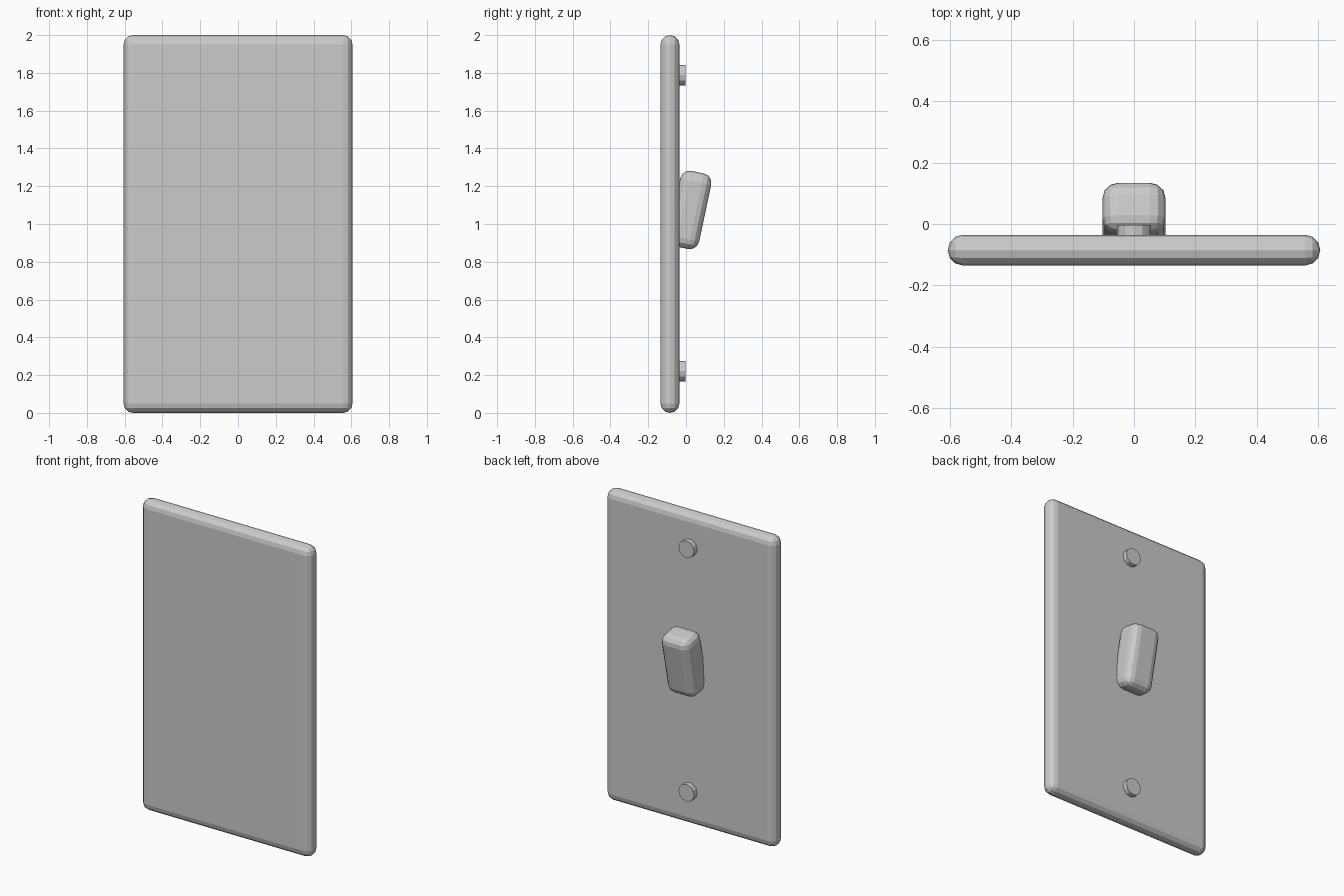
import bpy, math

if "Cube" in bpy.data.objects:
    bpy.data.objects.remove(bpy.data.objects["Cube"])


def rounded_box(name, size, loc, bevel, tilt=0.0):
    bpy.ops.mesh.primitive_cube_add(size=1, location=loc, rotation=(tilt, 0, 0))
    ob = bpy.context.object
    ob.name = name
    ob.scale = size
    bpy.ops.object.transform_apply(location=False, rotation=False, scale=True)
    mod = ob.modifiers.new("rounding", 'BEVEL')
    mod.width = bevel
    mod.segments = 3
    mod.limit_method = 'NONE'
    return ob


# Wall plate with fully rounded rim
rounded_box("wall_plate", (1.212, 0.1, 2.0), (0, -0.085, 1.0), 0.0495)

# Tilted toggle, its lower end sunk into the plate
rounded_box("toggle", (0.205, 0.168, 0.408), (0, 0.0195, 1.0745), 0.05,
            math.radians(-12))

# Screw heads above and below the toggle
for name, z in (("upper_screw", 1.788), ("lower_screw", 0.221)):
    bpy.ops.mesh.primitive_cylinder_add(vertices=12, radius=0.055, depth=0.06,
                                        location=(0, -0.033, z),
                                        rotation=(math.pi / 2, 0, 0))
    bpy.context.object.name = name
